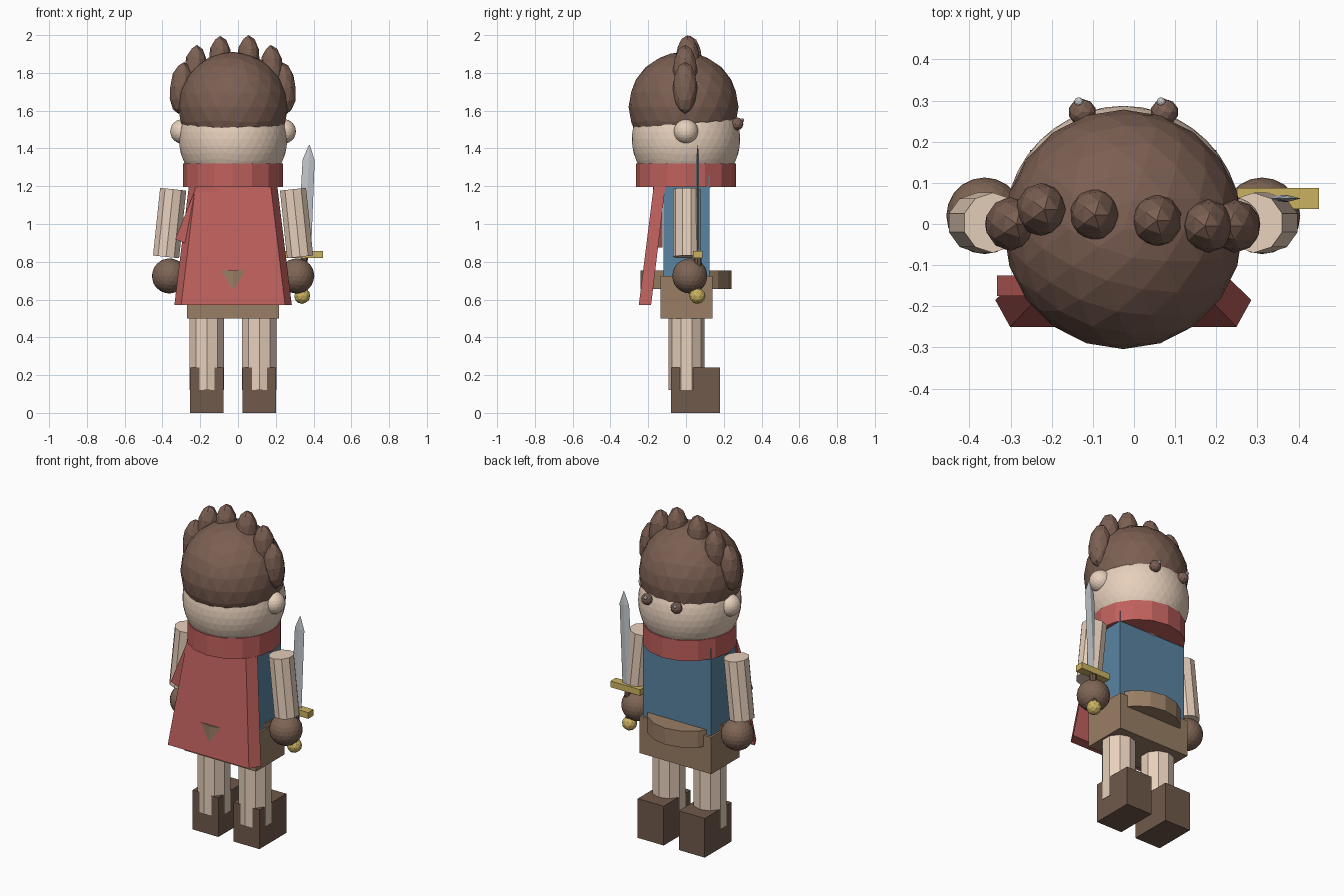
import bpy, bmesh
from math import radians, pi
from mathutils import Matrix, Vector

if "Cube" in bpy.data.objects:
    bpy.data.objects.remove(bpy.data.objects["Cube"])

CX = -0.026  # body centre line


def mat(name, r, g, b):
    m = bpy.data.materials.new(name)
    m.diffuse_color = (r, g, b, 1)
    m.use_nodes = True
    m.node_tree.nodes["Principled BSDF"].inputs["Base Color"].default_value = m.diffuse_color
    return m


SKIN = mat("skin", 0.80, 0.63, 0.50)
HAIR = mat("hair", 0.20, 0.115, 0.085)
RED = mat("red_cloth", 0.53, 0.12, 0.11)
BLUE = mat("blue_cloth", 0.10, 0.23, 0.36)
TAN = mat("tan_cloth", 0.32, 0.21, 0.13)
LEATHER = mat("leather", 0.16, 0.10, 0.07)
BROWN = mat("glove_brown", 0.21, 0.13, 0.09)
GOLD = mat("gold", 0.60, 0.45, 0.12)
STEEL = mat("steel", 0.55, 0.58, 0.60)
WHITE = mat("white", 0.9, 0.9, 0.9)


def finish(name, bm, material, matrix=Matrix()):
    bm.transform(matrix)
    bmesh.ops.recalc_face_normals(bm, faces=bm.faces)
    me = bpy.data.meshes.new(name)
    bm.to_mesh(me)
    bm.free()
    me.materials.append(material)
    ob = bpy.data.objects.new(name, me)
    bpy.context.collection.objects.link(ob)
    return ob


def place(loc, rot_y=0.0, size=(1, 1, 1)):
    return (Matrix.Translation(loc) @ Matrix.Rotation(rot_y, 4, 'Y')
            @ Matrix.Diagonal((*size, 1)))


def ball(name, loc, size, material, sub=3, rot_y=0.0):
    if not isinstance(size, tuple):
        size = (size,) * 3
    bm = bmesh.new()
    bmesh.ops.create_icosphere(bm, subdivisions=sub, radius=1)
    return finish(name, bm, material, place(loc, rot_y, size))


def box(name, lo, hi, material, rot_y=0.0):
    lo, hi = Vector(lo), Vector(hi)
    bm = bmesh.new()
    bmesh.ops.create_cube(bm, size=1)
    return finish(name, bm, material, place((lo + hi) / 2, rot_y, tuple(hi - lo)))


def tube(name, loc, radius, height, sides, material, rot_y=0.0):
    bm = bmesh.new()
    bmesh.ops.create_cone(bm, cap_ends=True, segments=sides,
                          radius1=radius, radius2=radius, depth=height)
    return finish(name, bm, material, place(loc, rot_y))


def loft(name, rings, material, matrix=Matrix()):
    """Join equal-length closed rings of points and cap both ends."""
    bm = bmesh.new()
    loops = [[bm.verts.new(p) for p in ring] for ring in rings]
    for a, b in zip(loops, loops[1:]):
        for i in range(len(a)):
            j = (i + 1) % len(a)
            bm.faces.new((a[i], a[j], b[j], b[i]))
    bm.faces.new(loops[0])
    bm.faces.new(loops[-1])
    return finish(name, bm, material, matrix)


# Head and hair cap: two overlapping spheres
ball("head", (CX, 0, 1.45), 0.287, SKIN, 4)
ball("hair_cap", (CX, -0.013, 1.62), 0.291, HAIR, 3)

# Row of hair tufts: x, y, z, tilt in degrees
for i, (x, y, z, tilt) in enumerate([
        (-0.30, 0.0, 1.72, 6), (-0.225, 0.035, 1.81, 3), (-0.095, 0.022, 1.858, 0),
        (0.055, 0.008, 1.862, 0), (0.18, -0.005, 1.81, -3), (0.245, -0.005, 1.72, -6)]):
    ball(f"hair_tuft_{i + 1}", (x, y, z), (0.062, 0.065, 0.138), HAIR, 2, radians(tilt))

# Left and right parts
for side, s in (("left", -1), ("right", 1)):
    ball(f"{side}_ear", (CX + s * 0.268, 0, 1.49), 0.065, SKIN, 3)
    ball(f"{side}_eye", (CX + s * 0.1, 0.272, 1.53), (0.034, 0.032, 0.034), HAIR, 2)
    ball(f"{side}_eye_glint", (CX + s * 0.1 - 0.008, 0.297, 1.549), 0.011, WHITE, 2)
    tube(f"{side}_arm", (CX + s * 0.336, 0.003, 1.005), 0.073, 0.36, 10, SKIN,
         -s * radians(6))
    ball(f"{side}_hand", (CX + s * 0.337, 0.02, 0.725), 0.093, BROWN, 3)
    x = CX + s * 0.139
    tube(f"{side}_leg", (x, 0.003, 0.32), 0.096, 0.40, 10, SKIN)
    box(f"{side}_boot", (x - 0.088, -0.08, 0), (x + 0.088, 0.18, 0.24), LEATHER)

# Torso, shorts, belt and scarf
box("tunic", (CX - 0.231, -0.12, 0.70), (CX + 0.231, 0.125, 1.26), BLUE)
box("shorts", (CX - 0.243, -0.135, 0.50), (CX + 0.243, 0.14, 0.725), TAN)
tube("belt", (CX, 0, 0.705), 0.24, 0.10, 16, TAN)
tube("scarf", (CX, 0, 1.258), 0.264, 0.125, 16, RED)

# Cape: bevel-sided slab flaring outward and away from the body
def cape_ring(z, outer, inner, y_out, y_in):
    return [(CX - outer, y_out, z), (CX + outer, y_out, z),
            (CX + inner, y_in, z), (CX - inner, y_in, z)]


loft("cape", [cape_ring(1.195, 0.20, 0.235, -0.172, -0.11),
              cape_ring(0.57, 0.275, 0.311, -0.25, -0.185)], RED)
box("scarf_tail", (-0.275, -0.175, 0.885), (-0.155, -0.125, 1.215), RED, radians(22))

# Sword, built upright around its own axis and leaned slightly outward
lean = place((0.34, 0.062, 0.62), radians(2.7))


def blade_ring(z, w, t):
    return [(-w, 0, z), (0, -t, z), (w, 0, z), (0, t, z)]


loft("sword_blade", [blade_ring(0.22, 0.036, 0.008), blade_ring(0.72, 0.032, 0.008),
                     blade_ring(0.80, 0.002, 0.001)], STEEL, lean)
box("sword_guard", (0.25, 0.036, 0.82), (0.45, 0.087, 0.858), GOLD)
tube("sword_grip", (0.346, 0.062, 0.74), 0.02, 0.2, 8, LEATHER, radians(2.7))
ball("sword_pommel", (0.34, 0.06, 0.62), 0.043, GOLD, 2)
